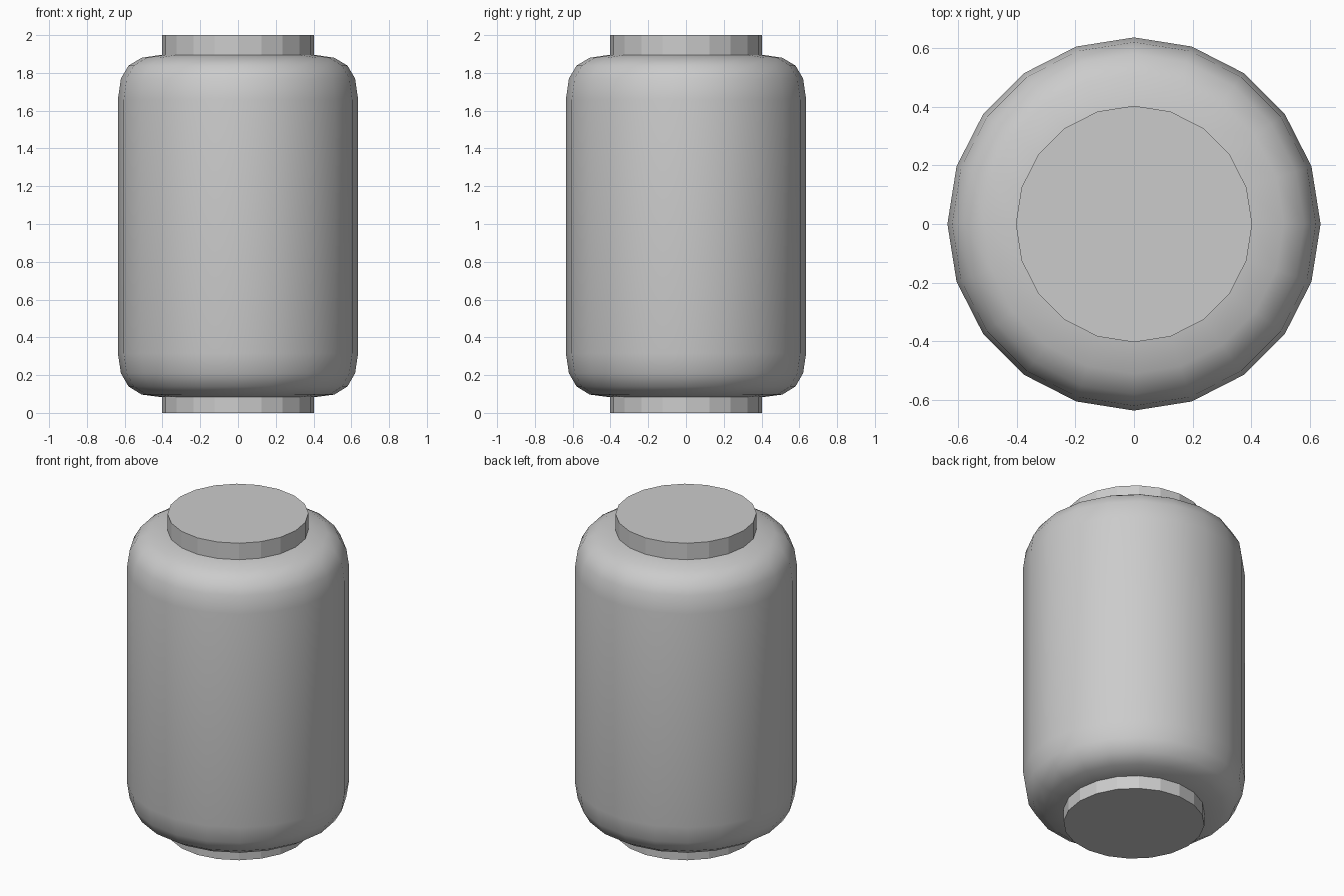
import bpy, bmesh, math

if "Cube" in bpy.data.objects:
    bpy.data.objects.remove(bpy.data.objects["Cube"])

SIDES = 20


def lathe(name, profile, smooth):
    """Revolve (radius, z) points around z, closing both ends if smooth is False."""
    bm = bmesh.new()
    rings = []
    for r, z in profile:
        rings.append([bm.verts.new((r * math.cos(2 * math.pi * i / SIDES),
                                    r * math.sin(2 * math.pi * i / SIDES), z))
                      for i in range(SIDES)])
    for lo, hi in zip(rings, rings[1:]):
        for i in range(SIDES):
            j = (i + 1) % SIDES
            bm.faces.new((lo[i], lo[j], hi[j], hi[i])).smooth = smooth
    if not smooth:
        bm.faces.new(rings[0][::-1])
        bm.faces.new(rings[-1])
    mesh = bpy.data.meshes.new(name)
    bm.to_mesh(mesh)
    bm.free()
    obj = bpy.data.objects.new(name, mesh)
    bpy.context.collection.objects.link(obj)
    return obj


# Rounded lantern body, smooth shaded, open where the end caps sit
lathe("lantern_body",
      [(0.403, 0.083), (0.51, 0.097), (0.58, 0.14), (0.62, 0.21), (0.636, 0.315),
       (0.636, 1.66), (0.62, 1.77), (0.58, 1.838), (0.51, 1.88), (0.403, 1.896)], True)

# Flat-faced end caps
lathe("bottom_cap", [(0.403, 0.0), (0.403, 0.083)], False)
lathe("top_cap", [(0.403, 1.896), (0.403, 2.0)], False)
